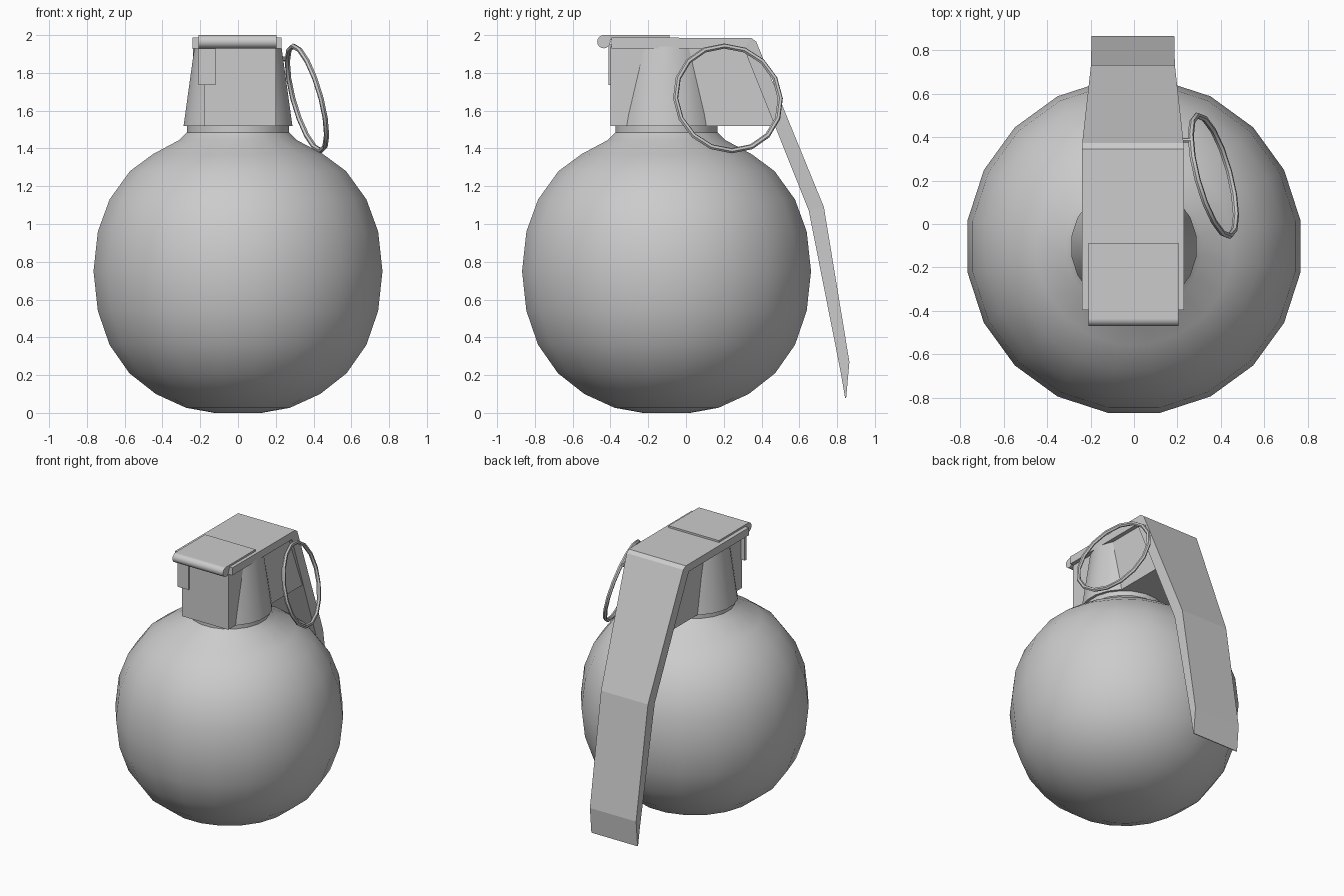
import bpy, bmesh, math
from mathutils import Vector

if "Cube" in bpy.data.objects:
    bpy.data.objects.remove(bpy.data.objects["Cube"])

CY = -0.103  # y of the body axis


def finish(name, verts, faces, smooth=False):
    me = bpy.data.meshes.new(name)
    me.from_pydata(verts, [], faces)
    bm = bmesh.new()
    bm.from_mesh(me)
    bmesh.ops.recalc_face_normals(bm, faces=bm.faces)
    bm.to_mesh(me)
    bm.free()
    ob = bpy.data.objects.new(name, me)
    bpy.context.collection.objects.link(ob)
    if smooth:
        bpy.ops.object.select_all(action='DESELECT')
        ob.select_set(True)
        bpy.context.view_layer.objects.active = ob
        bpy.ops.object.shade_smooth_by_angle(angle=math.radians(35))
    return ob


def loft(name, rings, smooth=False):
    """Skin equal-length closed sections and cap both ends."""
    n = len(rings[0])
    verts = [p for r in rings for p in r]
    faces = [(i * n + j, i * n + (j + 1) % n, (i + 1) * n + (j + 1) % n, (i + 1) * n + j)
             for i in range(len(rings) - 1) for j in range(n)]
    faces += [tuple(range(n)), tuple(range(len(verts) - n, len(verts)))]
    return finish(name, verts, faces, smooth)


def lathe(name, profile, n=20):
    """Revolve (radius, z) about the body axis, flats facing the axes."""
    k = 1 / math.cos(math.pi / n)
    angles = [2 * math.pi * (j + 0.5) / n for j in range(n)]
    return loft(name, [[(r * k * math.cos(a), CY + r * k * math.sin(a), z) for a in angles]
                       for r, z in profile], True)


def rod(name, x0, x1, y, z, r, n):
    angles = [2 * math.pi * j / n for j in range(n)]
    return loft(name, [[(x, y + r * math.cos(a), z + r * math.sin(a)) for a in angles]
                       for x in (x0, x1)], True)


def extrude_x(name, x0, x1, outline):
    """Extrude a (y, z) outline along x."""
    return loft(name, [[(x, y, z) for y, z in outline] for x in (x0, x1)])


def rect(y0, y1, z0, z1):
    return [(y0, z0), (y1, z0), (y1, z1), (y0, z1)]


# Round body with short neck
lathe("body", [(0.125, 0), (0.275, 0.027), (0.435, 0.10), (0.575, 0.21), (0.68, 0.36),
               (0.742, 0.54), (0.765, 0.75), (0.742, 0.96), (0.68, 1.13), (0.572, 1.28),
               (0.45, 1.37), (0.31, 1.445), (0.27, 1.485), (0.27, 1.53)])

# Fuse head: tapered collar plus block running back under the lever
lathe("head_collar", [(0.288, 1.52), (0.23, 1.94)])
extrude_x("head_block", -0.18, 0.20, [(-0.40, 1.52), (0.475, 1.52), (0.315, 1.94), (-0.40, 1.94)])
extrude_x("front_tab", -0.21, -0.12, rect(-0.41, -0.39, 1.735, 1.95))

# Safety lever: pairs of outer and inner (y, z) points with half width
sections = [((-0.395, 1.987), (-0.395, 1.93), 0.235), ((0.345, 1.985), (0.305, 1.93), 0.235),
            ((0.372, 1.965), (0.315, 1.91), 0.233), ((0.73, 1.09), (0.65, 1.07), 0.193),
            ((0.865, 0.27), (0.82, 0.21), 0.19), ((0.848, 0.08), (0.842, 0.08), 0.19)]
loft("lever", [[(-0.005 - w, *o), (-0.005 + w, *o), (-0.005 + w, *i), (-0.005 - w, *i)]
               for o, i, w in sections])

# Hinge roll and its cover plate
rod("hinge_roll", -0.21, 0.205, -0.435, 1.965, 0.035, 16)
extrude_x("hinge_plate", -0.21, 0.205, rect(-0.435, -0.087, 1.975, 2.0))

# Pin and tilted pull ring
rod("pin", 0.15, 0.27, 0.385, 1.875, 0.011, 8)
bpy.ops.mesh.primitive_torus_add(major_segments=16, minor_segments=6,
                                 major_radius=0.287, minor_radius=0.014,
                                 location=(0.365, 0.222, 1.665))
ring = bpy.context.object
ring.name = "pull_ring"
ring.rotation_euler = Vector((1, 0.27, 0.28)).to_track_quat('Z', 'Y').to_euler()
bpy.ops.object.shade_smooth_by_angle(angle=math.radians(35))
